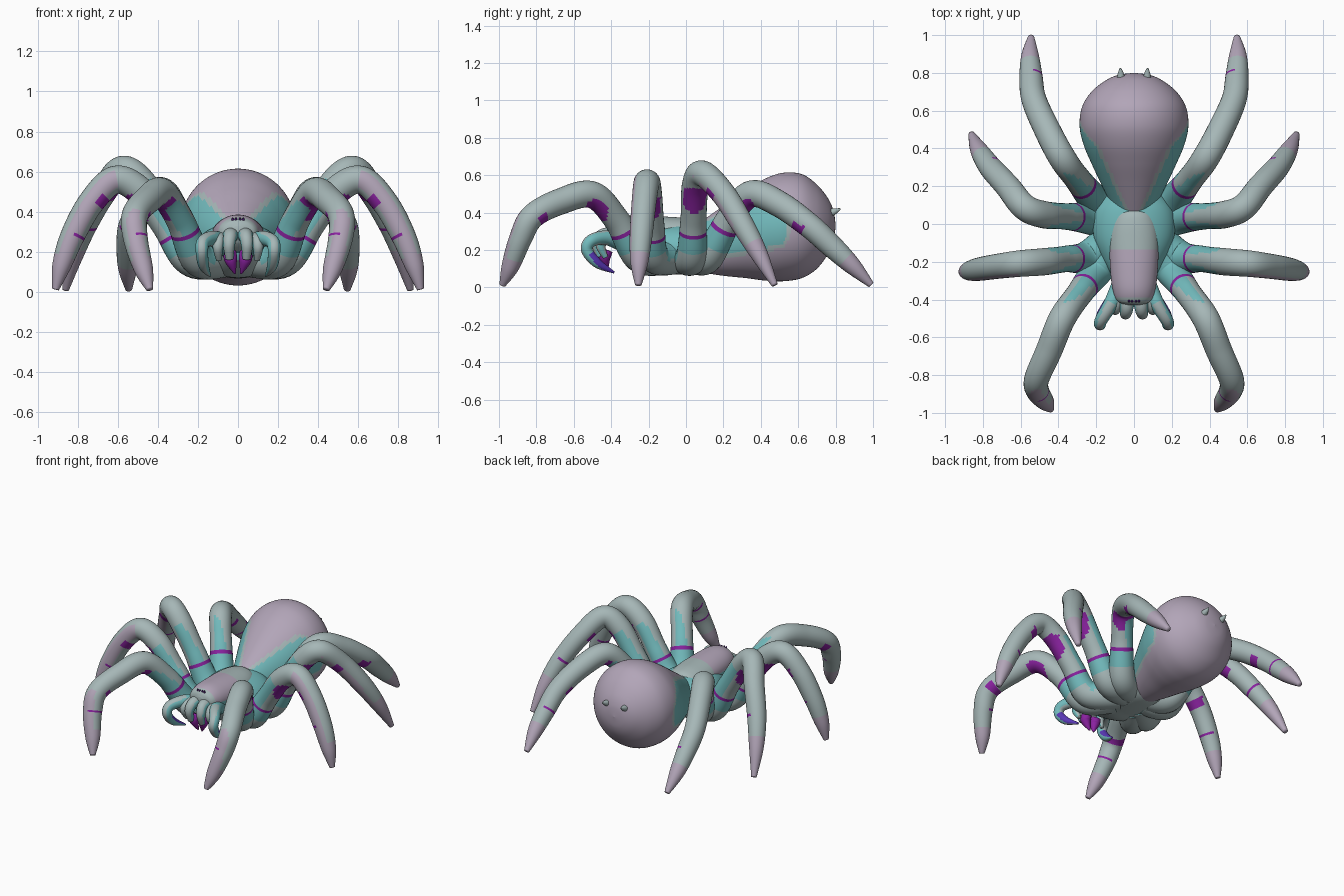
import bpy
import bmesh
from math import cos, sin, pi
from mathutils import Vector

if "Cube" in bpy.data.objects:
    bpy.data.objects.remove(bpy.data.objects["Cube"])


def linear(hex_text):
    values = [int(hex_text[i:i + 2], 16) / 255 for i in (0, 2, 4)]
    return [v / 12.92 if v < 0.04 else ((v + 0.055) / 1.055) ** 2.4 for v in values] + [1]


# One flat material per colour
COLOURS = {"grey": "A6B7B7", "mauve": "B2A5B8", "teal": "72BABC",
           "purple": "8A22A0", "violet": "5A38B8", "eye_dark": "45186A"}
NAMES = list(COLOURS)
MATERIALS = []
for colour_name, code in COLOURS.items():
    mat = bpy.data.materials.new(colour_name)
    mat.use_nodes = True
    mat.diffuse_color = linear(code)
    shader = next(n for n in mat.node_tree.nodes if n.type == "BSDF_PRINCIPLED")
    shader.inputs["Base Color"].default_value = linear(code)
    shader.inputs["Roughness"].default_value = 0.7
    MATERIALS.append(mat)


def smooth_path(knots, steps):
    """Catmull-Rom interpolation of equal-length tuples."""
    k = [Vector(p) for p in knots]
    out = []
    for i in range(len(k) - 1):
        a, b, c, d = k[max(i - 1, 0)], k[i], k[i + 1], k[min(i + 2, len(k) - 1)]
        for j in range(steps):
            u = j / steps
            out.append(0.5 * (2 * b + (c - a) * u + (2 * a - 5 * b + 4 * c - d) * u * u
                              + (3 * b - a - 3 * c + d) * u ** 3))
    return out + [k[-1]]


def finish(name, bm, mirror):
    mesh = bpy.data.meshes.new(name)
    bm.to_mesh(mesh)
    bm.free()
    for mat in MATERIALS:
        mesh.materials.append(mat)
    for poly in mesh.polygons:
        poly.use_smooth = True
    obj = bpy.data.objects.new(name, mesh)
    bpy.context.collection.objects.link(obj)
    if mirror:
        obj.modifiers.new("Mirror", "MIRROR")


def loft(name, knots, rule, axis=None, mirror=False, steps=12, sides=28):
    """Skin elliptical rings; each knot is x, y, z, width radius, height radius."""
    rings = smooth_path(knots, steps)
    centres = [Vector(r[:3]) for r in rings]
    bm = bmesh.new()
    loops, side = [], None
    for i, (c, r) in enumerate(zip(centres, rings)):
        t = axis or (centres[min(i + 1, len(rings) - 1)] - centres[max(i - 1, 0)]).normalized()
        side = t.cross(Vector((0, 0, 1))) if side is None else side - t * side.dot(t)
        side.normalize()
        up = side.cross(t)
        w, h = max(r[3], 0.002), max(r[4], 0.002)
        loops.append([bm.verts.new(c + side * cos(a) * w + up * sin(a) * h)
                      for a in (2 * pi * j / sides for j in range(sides))])
    tagged = [(bm.faces.new(loops[0]), 0), (bm.faces.new(loops[-1]), 1)]
    for i in range(len(loops) - 1):
        a, b = loops[i], loops[i + 1]
        for j in range(sides):
            k = (j + 1) % sides
            tagged.append((bm.faces.new((a[j], a[k], b[k], b[j])), (i + 0.5) / (len(loops) - 1)))
    bmesh.ops.recalc_face_normals(bm, faces=bm.faces)
    bm.normal_update()
    for face, t in tagged:
        face.material_index = NAMES.index(rule(t, face.calc_center_median(), face.normal))
    finish(name, bm, mirror)


def body(name, sections, rule):
    """Loft along y from sections of y, half width, bottom and top."""
    knots = [(0, y, (lo + hi) / 2, w, (hi - lo) / 2) for y, w, lo, hi in sections]
    loft(name, knots, rule, axis=Vector((0, 1, 0)), sides=96)


def tube(name, points, radii, rule):
    loft(name, [(*p, r, r) for p, r in zip(points, radii)], rule, mirror=True)


# Colour rules
def abdomen_rule(t, p, n):
    edge = abs(p.x) - 0.06 - 0.46 * (p.y - 0.1)
    low = p.z - 0.14 - 0.17 * p.y
    end = 0.54 - 4 * (p.z - 0.31) ** 2 - p.y
    inside = min(edge, low, end)
    return "teal" if inside > 0 else "grey" if inside > -0.02 else "mauve"


def thorax_rule(t, p, n):
    return "grey" if n.z < -0.3 else "teal"


def carapace_rule(t, p, n):
    if p.y < -0.4 or p.z < 0.29:
        return "grey" if p.y < -0.36 else "teal"
    return "mauve" if -0.39 < p.y < -0.13 else "grey"


def leg_rule(t, p, n):
    # hip, thin garter, side stripes
    if t < 0.205:
        return "grey" if n.z < -0.1 and t < 0.17 else "teal"
    if t < 0.222:
        return "purple"
    if t < 0.36 and n.x < 0.2 and n.z < 0.75 and abs(n.y) > 0.3 + 3 * (t - 0.22):
        return "teal"
    # patches under the knee and shin, thin inner shin line
    if n.z < -0.3 and abs(t - 0.35) < 0.065 * min(1, -1.6 * n.z):
        return "purple"
    if 0.585 < t < 0.63 and n.z < -0.15 or 0.735 < t < 0.752 and n.x < -0.1:
        return "purple"
    # pale foot and shin front
    if t > 0.83 or (0.5 < t and n.y < -0.75):
        return "mauve"
    return "grey"


def palp_rule(t, p, n):
    if t > 0.66 and n.y > 0:
        return "violet"
    return "teal" if abs(n.x) > 0.55 or t < 0.2 else "grey"


def jaw_rule(t, p, n):
    return "teal" if abs(n.x) > 0.8 else "grey"


# Body
body("abdomen", [(0.05, 0.1, 0.10, 0.33), (0.12, 0.13, 0.075, 0.38), (0.22, 0.178, 0.06, 0.45),
                 (0.32, 0.225, 0.05, 0.52), (0.42, 0.267, 0.037, 0.58), (0.52, 0.288, 0.033, 0.613),
                 (0.62, 0.275, 0.05, 0.605), (0.7, 0.225, 0.1, 0.55), (0.76, 0.15, 0.18, 0.475),
                 (0.79, 0.08, 0.25, 0.405), (0.8, 0, 0.33, 0.33)], abdomen_rule)
body("thorax", [(-0.34, 0.07, 0.16, 0.29), (-0.2, 0.16, 0.08, 0.33), (-0.08, 0.21, 0.07, 0.345),
                (0.04, 0.215, 0.068, 0.345), (0.12, 0.18, 0.075, 0.33), (0.19, 0.1, 0.1, 0.29)],
     thorax_rule)
body("carapace", [(-0.43, 0.03, 0.28, 0.33), (-0.41, 0.085, 0.24, 0.362), (-0.35, 0.112, 0.2, 0.383),
                  (-0.25, 0.125, 0.19, 0.385), (-0.1, 0.13, 0.2, 0.378), (0, 0.12, 0.2, 0.37),
                  (0.06, 0.09, 0.22, 0.352), (0.085, 0.03, 0.26, 0.31)], carapace_rule)

# Legs, from hip over the knee to the foot
LEG_RADII = (0.1, 0.085, 0.07, 0.072, 0.07, 0.066, 0.061, 0.047, 0.017)
LEGS = {
    "front_leg": [(0.08, -0.1, 0.17), (0.2, -0.25, 0.165), (0.29, -0.37, 0.36), (0.38, -0.5, 0.495),
                  (0.45, -0.67, 0.46), (0.515, -0.82, 0.38), (0.51, -0.885, 0.26),
                  (0.47, -0.94, 0.11), (0.44, -0.982, 0.012)],
    "second_leg": [(0.08, -0.05, 0.17), (0.24, -0.17, 0.165), (0.36, -0.185, 0.33),
                   (0.48, -0.2, 0.495), (0.61, -0.21, 0.56), (0.73, -0.225, 0.45),
                   (0.825, -0.24, 0.28), (0.88, -0.25, 0.13), (0.91, -0.255, 0.012)],
    "third_leg": [(0.08, 0, 0.17), (0.24, 0.03, 0.165), (0.36, 0.04, 0.36), (0.48, 0.05, 0.545),
                  (0.58, 0.09, 0.608), (0.67, 0.2, 0.5), (0.76, 0.3, 0.34), (0.82, 0.39, 0.18),
                  (0.86, 0.475, 0.012)],
    "rear_leg": [(0.08, 0.05, 0.17), (0.2, 0.12, 0.17), (0.3, 0.24, 0.38), (0.38, 0.35, 0.5),
                 (0.46, 0.5, 0.445), (0.53, 0.66, 0.33), (0.545, 0.78, 0.22), (0.55, 0.89, 0.115),
                 (0.545, 0.99, 0.014)],
}
for leg_name, path in LEGS.items():
    tube(leg_name, path, LEG_RADII, leg_rule)

# Mouthparts
tube("palp", [(0.06, -0.31, 0.23), (0.12, -0.42, 0.265), (0.172, -0.505, 0.25),
              (0.18, -0.53, 0.2), (0.17, -0.475, 0.13), (0.14, -0.385, 0.08)],
     (0.055, 0.04, 0.034, 0.031, 0.026, 0.006), palp_rule)
tube("inner_jaw", [(0.035, -0.34, 0.27), (0.038, -0.44, 0.28), (0.045, -0.475, 0.235),
                   (0.042, -0.46, 0.165)], (0.05, 0.036, 0.03, 0.02), jaw_rule)
tube("outer_jaw", [(0.07, -0.34, 0.26), (0.092, -0.43, 0.26), (0.1, -0.455, 0.22),
                   (0.095, -0.43, 0.16)], (0.045, 0.03, 0.026, 0.014), jaw_rule)
tube("fang", [(0.038, -0.42, 0.2), (0.036, -0.435, 0.16), (0.015, -0.42, 0.09)],
     (0.03, 0.032, 0.004), lambda t, p, n: "purple")

# Spinnerets
tube("spinneret", [(0.068, 0.74, 0.39), (0.07, 0.79, 0.405), (0.072, 0.825, 0.42)],
     (0.026, 0.018, 0.004), lambda t, p, n: "grey")

# Eyes, two on each side
for eye_name, x in (("inner_eye", 0.01), ("outer_eye", 0.026)):
    tube(eye_name, [(x, -0.405, 0.35), (x, -0.408, 0.36), (x, -0.411, 0.369)],
         (0.007, 0.007, 0.004), lambda t, p, n: "eye_dark")
